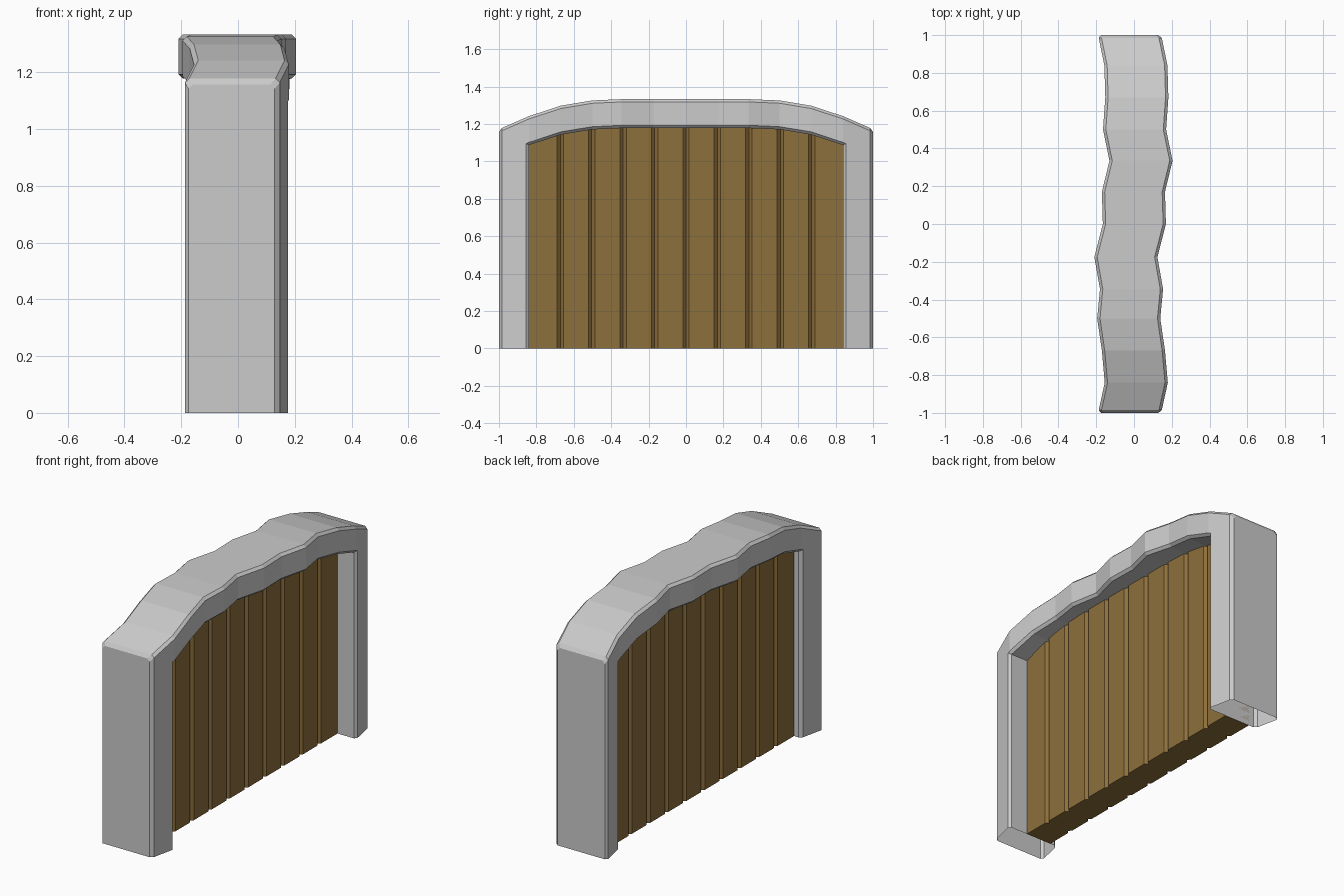
import bpy, bmesh

if "Cube" in bpy.data.objects:
    bpy.data.objects.remove(bpy.data.objects["Cube"])

C = 0.015        # chamfer size
HALF = 0.167     # half depth of the frame
THICK = 0.155    # vertical thickness of the arch
INNER = 0.84     # inner side of the posts

# Sideways wobble of the frame and height of the arch at each station along y
YS = [-1, -0.84, -0.67, -0.5, -0.345, -0.175, 0, 0.17, 0.335, 0.5, 0.67, 0.84, 1]
WOBBLE = [-0.023, 0.012, -0.003, -0.028, -0.013, -0.043, 0.002,
          -0.003, 0.037, 0.003, 0.015, 0.010, -0.023]
CROWN = [1.172, 1.242, 1.298, 1.326, 1.333, 1.333, 1.333,
         1.333, 1.333, 1.326, 1.298, 1.242, 1.172]


def sample(values, y):
    for i in range(len(YS) - 1):
        if y <= YS[i + 1]:
            t = (y - YS[i]) / (YS[i + 1] - YS[i])
            return values[i] + t * (values[i + 1] - values[i])
    return values[-1]


def underside(y):
    return sample(CROWN, y) - THICK


def octagon(a0, a1, b0, b1, c0, c1):
    """Rectangle with chamfers c0 on the b0 side and c1 on the b1 side."""
    return [(a0 + c0, b0), (a1 - c0, b0), (a1, b0 + c0), (a1, b1 - c1),
            (a1 - c1, b1), (a0 + c1, b1), (a0, b1 - c1), (a0, b0 + c0)]


def loft(name, rings, cap_start=True, cap_end=True, mat=None):
    bm = bmesh.new()
    vr = [[bm.verts.new(p) for p in ring] for ring in rings]
    n = len(vr[0])
    for a, b in zip(vr, vr[1:]):
        for i in range(n):
            j = (i + 1) % n
            bm.faces.new((a[i], a[j], b[j], b[i]))
    if cap_end:
        bm.faces.new(vr[-1])
    if cap_start:
        bm.faces.new(vr[0][::-1])
    bmesh.ops.remove_doubles(bm, verts=bm.verts, dist=1e-5)
    bmesh.ops.recalc_face_normals(bm, faces=bm.faces)
    me = bpy.data.meshes.new(name)
    bm.to_mesh(me)
    bm.free()
    ob = bpy.data.objects.new(name, me)
    bpy.context.collection.objects.link(ob)
    if mat:
        me.materials.append(mat)
    return ob


# Wavy stone arch, with chamfered ends
rings = []
for y in [-1, -1 + C] + YS[1:-1] + [1 - C, 1]:
    inset = C if abs(y) == 1 else 0
    f, top = sample(WOBBLE, y), sample(CROWN, y)
    sec = octagon(f - HALF + inset, f + HALF - inset,
                  top - THICK, top - inset, C, C)
    rings.append([(x, y, z) for x, z in sec])
loft("arch", rings)

# Stone posts, open underneath, running up into the arch
for side, label in ((-1, "front"), (1, "back")):
    sec = octagon(-HALF, HALF, INNER, 1, C, C)
    plan = [(x + sample(WOBBLE, side * y), side * y) for x, y in sec]
    loft(label + "_post",
         [[(x, y, 0) for x, y in plan],
          [(x, y, underside(y) + 0.025) for x, y in plan]], cap_start=False)

# Wooden planks with chamfered long edges
wood = bpy.data.materials.new("wood")
wood.diffuse_color = (0.27, 0.16, 0.045, 1)
wood.use_nodes = True
wood.node_tree.nodes["Principled BSDF"].inputs["Base Color"].default_value = wood.diffuse_color
COUNT = 10
W = 2 * INNER / COUNT
for i in range(COUNT):
    y0 = -INNER + i * W
    plan = octagon(-0.11, 0.055, y0, y0 + W,
                   0 if i == 0 else 0.017, 0 if i == COUNT - 1 else 0.017)
    loft("plank_%02d" % (i + 1),
         [[(x, y, 0) for x, y in plan],
          [(x, y, underside(y) + 0.01) for x, y in plan]], mat=wood)
